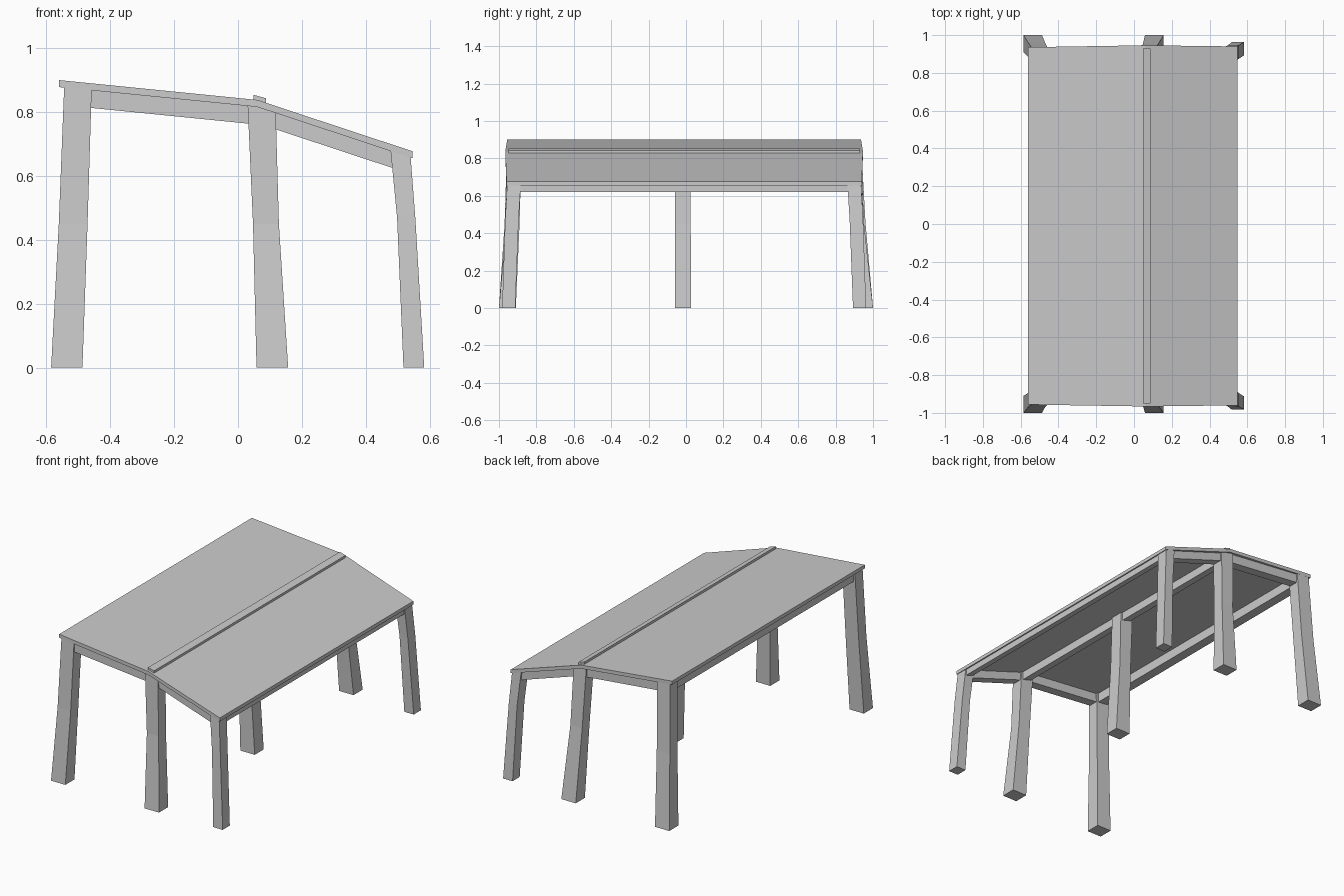
import bpy
import bmesh

cube = bpy.data.objects.get("Cube")
if cube:
    bpy.data.objects.remove(cube, do_unlink=True)

# Single flat colour
grey = bpy.data.materials.new("plain grey")
grey.use_nodes = True
colour = (0.6, 0.6, 0.6, 1)
grey.diffuse_color = colour
grey.node_tree.nodes["Principled BSDF"].inputs["Base Color"].default_value = colour

EAVE_HIGH, RIDGE, EAVE_LOW = (-0.56, 0.9), (0.06, 0.838), (0.547, 0.677)
THICK = 0.022
MID_Y = -0.01


def roof_z(x):
    """Height of the roof's top surface at x."""
    a, b = (EAVE_HIGH, RIDGE) if x < RIDGE[0] else (RIDGE, EAVE_LOW)
    return a[1] + (b[1] - a[1]) * (x - a[0]) / (b[0] - a[0])


def loft(name, rings):
    """Closed solid through a list of rings with equal point counts."""
    bm = bmesh.new()
    loops = [[bm.verts.new(p) for p in ring] for ring in rings]
    n = len(loops[0])
    for low, high in zip(loops, loops[1:]):
        for i in range(n):
            j = (i + 1) % n
            bm.faces.new((low[i], low[j], high[j], high[i]))
    bm.faces.new(loops[0][::-1])
    bm.faces.new(loops[-1])
    bmesh.ops.recalc_face_normals(bm, faces=bm.faces)
    mesh = bpy.data.meshes.new(name)
    bm.to_mesh(mesh)
    bm.free()
    mesh.materials.append(grey)
    obj = bpy.data.objects.new(name, mesh)
    bpy.context.collection.objects.link(obj)
    return obj


def slab(name, xs, top, bottom, y0, y1):
    """Strip following the roof slope, between two depths below its top."""
    rings = []
    for x in xs:
        z = roof_z(x)
        rings.append([(x, y0, z - top), (x, y1, z - top),
                      (x, y1, z - bottom), (x, y0, z - bottom)])
    return loft(name, rings)


def post(name, sections):
    """Post from (z, x0, x1, y0, y1) sections; z None meets the roof."""
    rings = []
    for z, x0, x1, y0, y1 in sections:
        rings.append([(x, y, roof_z(x) - THICK * 0.7 if z is None else z)
                      for x, y in ((x0, y0), (x1, y0), (x1, y1), (x0, y1))])
    return loft(name, rings)


# Roof sheet, its ends bulging slightly at the ridge
rings = []
for (x, z), half in ((EAVE_HIGH, 0.946), (RIDGE, 0.956), (EAVE_LOW, 0.95)):
    a, b = MID_Y - half, MID_Y + half
    rings.append([(x, a, z), (x, b, z), (x, b, z - THICK), (x, a, z - THICK)])
loft("roof", rings)

# Cap along the ridge
cap = ((0.048, 0.854), (0.088, 0.843), (0.088, 0.822), (0.048, 0.832))
loft("ridge_cap", [[(x, y, z) for x, z in cap] for y in (-0.95, 0.93)])

# Corner and ridge posts: (z, x0, x1, inner y, outer y, y shift)
posts = {
    "high_post": ((0, -0.585, -0.487, 0.91, 1.0, 0),
                  (0.45, -0.561, -0.471, 0.89, 0.965, -0.005),
                  (None, -0.544, -0.458, 0.87, 0.946, MID_Y)),
    "ridge_post": ((0, 0.058, 0.157, 0.91, 1.0, 0),
                   (0.45, 0.047, 0.128, 0.885, 0.957, -0.005),
                   (None, 0.03, 0.118, 0.87, 0.946, MID_Y)),
    "low_post": ((0, 0.518, 0.583, 0.903, 0.973, MID_Y),
                 (0.47, 0.498, 0.555, 0.885, 0.957, MID_Y),
                 (None, 0.477, 0.54, 0.873, 0.946, MID_Y)),
}
for side, s in (("front", -1), ("back", 1)):
    for name, sections in posts.items():
        post(f"{side}_{name}", [(z, x0, x1, s * a + d, s * b + d)
                                for z, x0, x1, a, b, d in sections])

# Central post under the ridge
post("middle_post", ((0, 0.058, 0.157, -0.06, 0.028),
                     (0.45, 0.047, 0.128, -0.06, 0.025),
                     (None, 0.03, 0.118, -0.058, 0.022)))

# Sloping end beams
for side, s in (("front", -1), ("back", 1)):
    a, b = s * 0.88 + MID_Y, s * 0.938 + MID_Y
    slab(f"{side}_high_beam", (-0.5, 0.055), THICK * 0.7, 0.077, a, b)
    slab(f"{side}_low_beam", (0.09, 0.5), THICK * 0.7, 0.073, a, b)

# Long beams under the eaves and ridge
for name, xs, depth in (("high_eave_beam", (-0.535, -0.468), 0.08),
                        ("ridge_beam", (0.045, 0.105), 0.073),
                        ("low_eave_beam", (0.483, 0.535), 0.06)):
    slab(name, xs, THICK * 0.7, depth, MID_Y - 0.92, MID_Y + 0.92)
